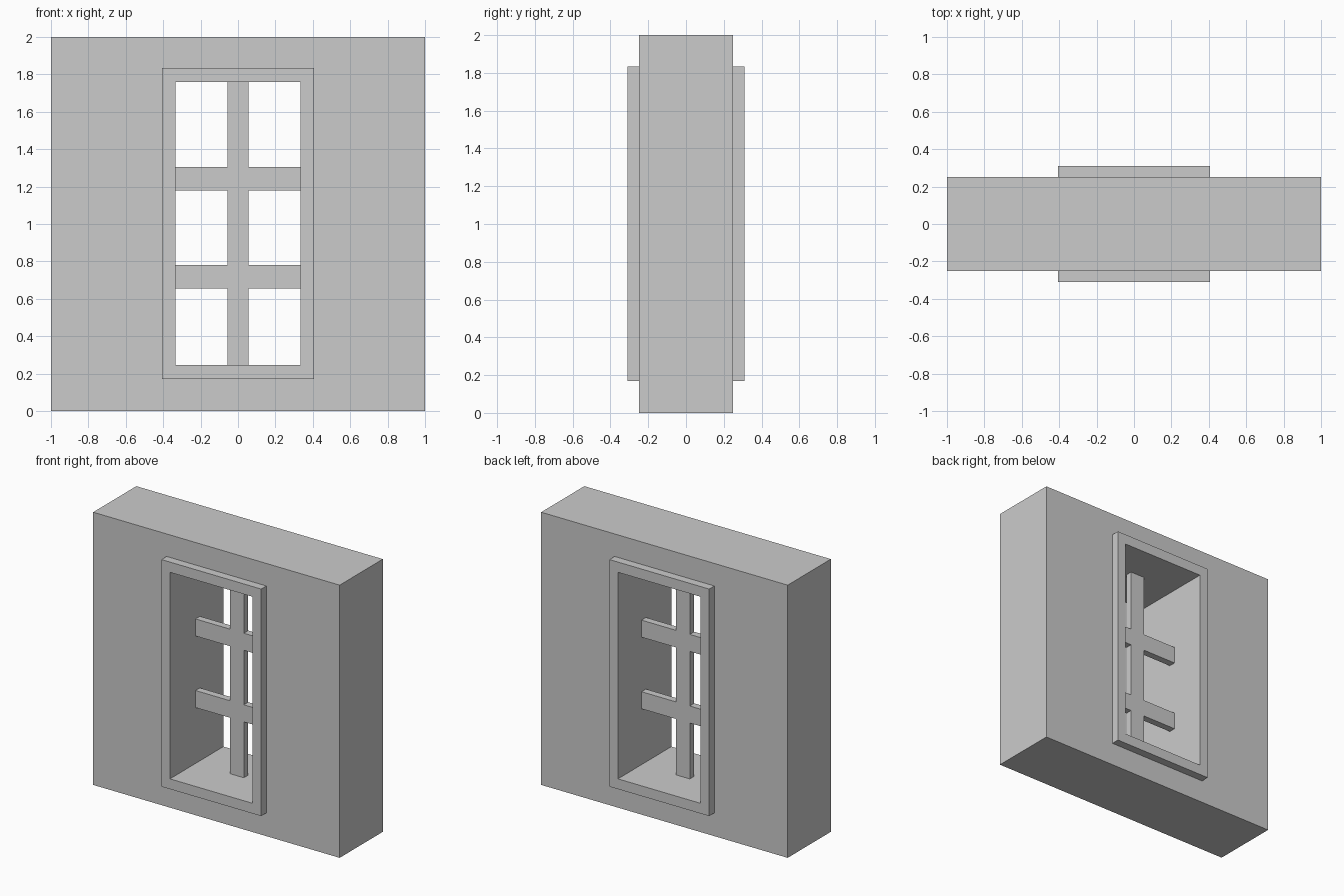
import bpy, bmesh

if "Cube" in bpy.data.objects:
    bpy.data.objects.remove(bpy.data.objects["Cube"])


def finish(name, bm):
    bmesh.ops.recalc_face_normals(bm, faces=bm.faces)
    mesh = bpy.data.meshes.new(name)
    bm.to_mesh(mesh)
    bm.free()
    obj = bpy.data.objects.new(name, mesh)
    bpy.context.collection.objects.link(obj)
    return obj


def rect(x0, x1, z0, z1):
    return [(x0, z0), (x1, z0), (x1, z1), (x0, z1)]


def ring(name, outer, inner, y0, y1):
    """Rectangular slab with a rectangular hole, running from y0 to y1."""
    bm = bmesh.new()
    loops = [[bm.verts.new((x, y, z)) for x, z in shape]
             for shape, y in ((outer, y0), (inner, y0), (inner, y1), (outer, y1))]
    for a, b in zip(loops, loops[1:] + loops[:1]):
        for i in range(4):
            j = (i + 1) % 4
            bm.faces.new((a[i], a[j], b[j], b[i]))
    return finish(name, bm)


def box(name, x0, x1, y0, y1, z0, z1):
    bm = bmesh.new()
    bmesh.ops.create_cube(bm, size=1)
    bmesh.ops.scale(bm, vec=(x1 - x0, y1 - y0, z1 - z0), verts=bm.verts)
    bmesh.ops.translate(bm, vec=((x0 + x1) / 2, (y0 + y1) / 2, (z0 + z1) / 2), verts=bm.verts)
    return finish(name, bm)


frame_outer = rect(-0.405, 0.405, 0.17, 1.835)
opening = rect(-0.335, 0.335, 0.245, 1.76)

# Wall block, and the window frame passing through it
ring("wall", rect(-1, 1, 0, 2), frame_outer, -0.25, 0.25)
ring("window_frame", frame_outer, opening, -0.31, 0.31)

# Window bars, flush with each other, set near the middle of the wall
BAR_Y = (-0.014, 0.037)
BAR_HALF = 0.057
box("vertical_bar", -BAR_HALF, BAR_HALF, *BAR_Y, 0.245, 1.76)
for level, (z0, z1) in (("lower", (0.655, 0.78)), ("upper", (1.18, 1.305))):
    box(level + "_bar_left", -0.335, -BAR_HALF, *BAR_Y, z0, z1)
    box(level + "_bar_right", BAR_HALF, 0.335, *BAR_Y, z0, z1)
